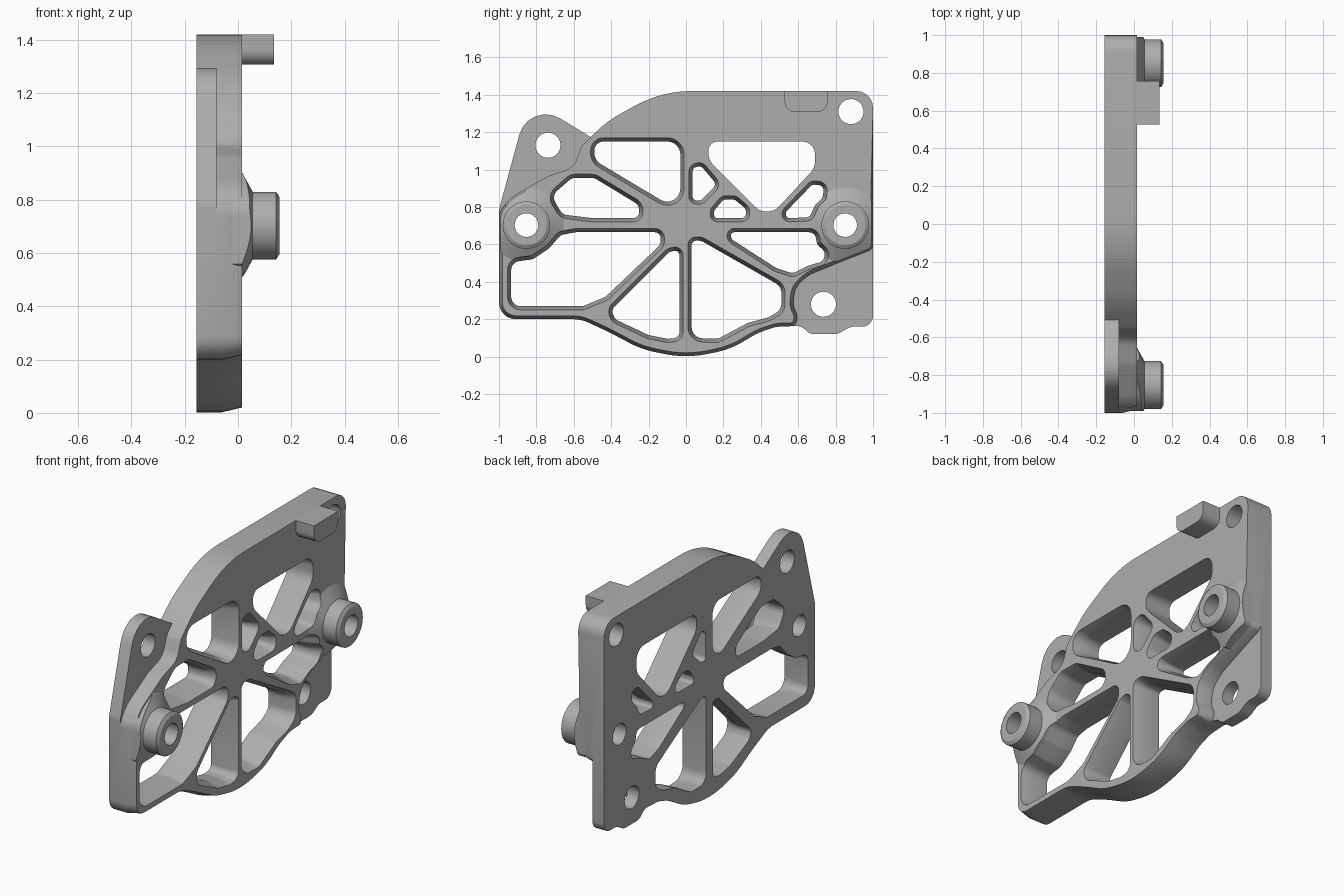
import bpy, bmesh, math
from mathutils import Vector

cube = bpy.data.objects.get("Cube")
if cube:
    bpy.data.objects.remove(cube, do_unlink=True)

gray = bpy.data.materials.new("machined_gray")
gray.use_nodes = True
color = (0.42, 0.42, 0.42, 1)
gray.diffuse_color = color
gray.node_tree.nodes["Principled BSDF"].inputs["Base Color"].default_value = color

BACK, THIN, DRAFT, FACE = -0.155, -0.08, -0.06, 0.015
BOSSES = [(-0.853, 0.703), (0.851, 0.703)]


def fillet(points, radius, steps=6):
    """Round the corners of a (y, z[, radius]) polygon."""
    out = []
    n = len(points)
    for i, p in enumerate(points):
        c = Vector(p[:2])
        r = p[2] if len(p) > 2 else radius
        a = Vector(points[i - 1][:2]) - c
        b = Vector(points[(i + 1) % n][:2]) - c
        half = a.angle(b) / 2
        if r == 0 or half > 1.55:
            out.append(c)
            continue
        t = min(r / math.tan(half), 0.49 * a.length, 0.49 * b.length)
        r = t * math.tan(half)
        a.normalize()
        b.normalize()
        center = c + (a + b).normalized() * (r / math.sin(half))
        start, end = c + a * t - center, c + b * t - center
        sweep = start.angle_signed(end)
        for k in range(steps + 1):
            ang = -sweep * k / steps
            ca, sa = math.cos(ang), math.sin(ang)
            out.append(center + Vector((start.x * ca - start.y * sa,
                                        start.x * sa + start.y * ca)))
    return out


def offset(loop, amount, limit=9):
    """Move a loop outward by amount where it lies below the limit height."""
    n = len(loop)
    area = sum(loop[i - 1].cross(loop[i]) for i in range(n))
    sign = 1 if area > 0 else -1
    out = []
    for i, p in enumerate(loop):
        d = (loop[(i + 1) % n] - loop[i - 1]).normalized()
        out.append(p + Vector((d.y, -d.x)) * sign * amount if p.y < limit else p.copy())
    return out


def finish(name, bm):
    bmesh.ops.recalc_face_normals(bm, faces=bm.faces)
    mesh = bpy.data.meshes.new(name)
    bm.to_mesh(mesh)
    bm.free()
    mesh.materials.append(gray)
    obj = bpy.data.objects.new(name, mesh)
    bpy.context.collection.objects.link(obj)
    return obj


def loft(name, layers):
    """Solid through (x, loop) layers."""
    bm = bmesh.new()
    rings = [[bm.verts.new((x, p.x, p.y)) for p in loop] for x, loop in layers]
    n = len(rings[0])
    for lo, hi in zip(rings, rings[1:]):
        for i in range(n):
            bm.faces.new((lo[i - 1], lo[i], hi[i], hi[i - 1]))
    bm.faces.new(rings[0])
    bm.faces.new(rings[-1])
    return finish(name, bm)


def circle(center, r, n=48):
    return [Vector(center) + Vector((math.cos(t), math.sin(t))) * r
            for t in (math.tau * i / n for i in range(n))]


def activate(obj):
    bpy.ops.object.select_all(action='DESELECT')
    bpy.context.view_layer.objects.active = obj
    obj.select_set(True)


def boolean(target, tool, operation):
    activate(target)
    mod = target.modifiers.new(operation, 'BOOLEAN')
    mod.operation, mod.object, mod.solver = operation, tool, 'EXACT'
    bpy.ops.object.modifier_apply(modifier=mod.name)
    bpy.data.objects.remove(tool, do_unlink=True)


# Main plate outline, with a drafted lower edge
outline = fillet([
    (1, 1.42, .09), (-.13, 1.42, .9), (-.42, 1.26, .6), (-.56, 1.125, .1), (-.6, 1.01, .1),
    (-.74, .965, .2), (-.94, .85, .2), (-1, .77, .1), (-1, .2, .09), (-.56, .2, .2),
    (-.41, .13, .5), (-.24, .04, .5), (0, -.01, .9), (.24, .04, .5), (.38, .125, .4),
    (.48, .16, .2), (.58, .163, .03), (.6, .21, .1), (.57, .28, .1), (.585, .37, .1),
    (.65, .435, .2), (.85, .516, .2), (1, .575, .04)], .1)
plate = loft("plate", [(BACK, outline), (DRAFT, outline), (FACE, offset(outline, -.018, .8))])

# Conical flares under the bosses, trimmed to the outline
for spot in BOSSES:
    flare = loft("flare", [(-.02, circle(spot, .2)), (FACE, circle(spot, .2)),
                           (.055, circle(spot, .127))])
    trim = loft("trim", [(-.1, offset(outline, -.009)), (.1, offset(outline, -.009))])
    boolean(flare, trim, 'INTERSECT')
    boolean(plate, flare, 'UNION')

# Thin mounting ear and lug
ear = fillet([(-1, .72, 0), (-1, .785), (-.84, 1.376, .155), (-.5, 1.168, 0),
              (-.45, 1, 0), (-.75, .8, 0)], .1)
lug = fillet([(1, .7, 0), (1, .16, .09), (.88, .16), (.81, .12), (.66, .12), (.62, .163),
              (.55, .165, 0), (.54, .4, 0), (.75, .6, 0)], .08)
for name, loop in (("ear", ear), ("lug", lug)):
    boolean(plate, loft(name, [(BACK, loop), (THIN, loop)]), 'UNION')


def pocket(points, radius=.05, draft=.02):
    """Cut a through window whose front edge is drafted open."""
    loop = fillet(points, radius)
    wide = offset(loop, draft)
    tool = loft("pocket", [(-.3, loop), (DRAFT, loop), (FACE, wide), (.2, wide)])
    boolean(plate, tool, 'DIFFERENCE')


# Upper windows
pocket([(-.49, 1.15), (-.03, 1.15), (-.03, .775), (-.49, 1.05)], .07)
pocket([(-.72, .86), (-.61, .955), (-.49, .955), (-.25, .81), (-.25, .74), (-.5, .74),
        (-.66, .76)])
pocket([(.12, 1.15), (.69, 1.15), (.69, 1.01), (.435, .735), (.12, 1.05)], .09, 0)
pocket([(.035, 1.01), (.08, 1.02), (.165, .92), (.08, .835), (.035, .835)], .03)
pocket([(.15, .74), (.15, .78), (.2, .84), (.26, .84), (.32, .79), (.32, .74)], .03)
pocket([(.53, .77), (.675, .92), (.74, .915), (.73, .85), (.69, .81), (.66, .745),
        (.54, .74)], .03)

# Lower windows
pocket([(-.59, .665), (-.135, .665), (-.135, .6), (-.43, .32), (-.55, .27), (-.935, .27),
        (-.935, .505), (-.82, .52), (-.73, .58), (-.67, .65)])
pocket([(-.035, .57), (-.09, .56), (-.4, .25), (-.38, .2), (-.2, .115), (-.1, .095),
        (-.035, .1)])
pocket([(.03, .62), (.08, .62), (.51, .375), (.51, .25), (.44, .21), (.33, .18),
        (.17, .095), (.03, .1)], .06)
pocket([(.24, .665), (.69, .665), (.7, .6), (.745, .56), (.735, .51), (.65, .485),
        (.57, .445), (.48, .475), (.24, .63)], .04)

# Screw holes and boss bores
for spot in [(-.738, 1.13), (.882, 1.31), (.735, .28)] + BOSSES:
    r = .063 if spot in BOSSES else .067
    bore = circle(spot, r)
    boolean(plate, loft("bore", [(-.3, bore), (.3, bore)]), 'DIFFERENCE')

# Tubular bosses with chamfered tips
parts = [plate]
for name, spot in zip(("front_boss", "rear_boss"), BOSSES):
    boss = loft(name, [(.02, circle(spot, .127)), (.143, circle(spot, .127)),
                       (.155, circle(spot, .108))])
    bore = circle(spot, .063)
    boolean(boss, loft("bore", [(-.3, bore), (.3, bore)]), 'DIFFERENCE')
    parts.append(boss)

# Locating tab at the top edge
tab = fillet([(.527, 1.42, 0), (.757, 1.42, 0), (.757, 1.307), (.527, 1.307)], .06)
parts.append(loft("top_tab", [(FACE - .01, tab), (.135, tab)]))

for part in parts:
    activate(part)
    bpy.ops.object.shade_smooth_by_angle(angle=math.radians(25))
